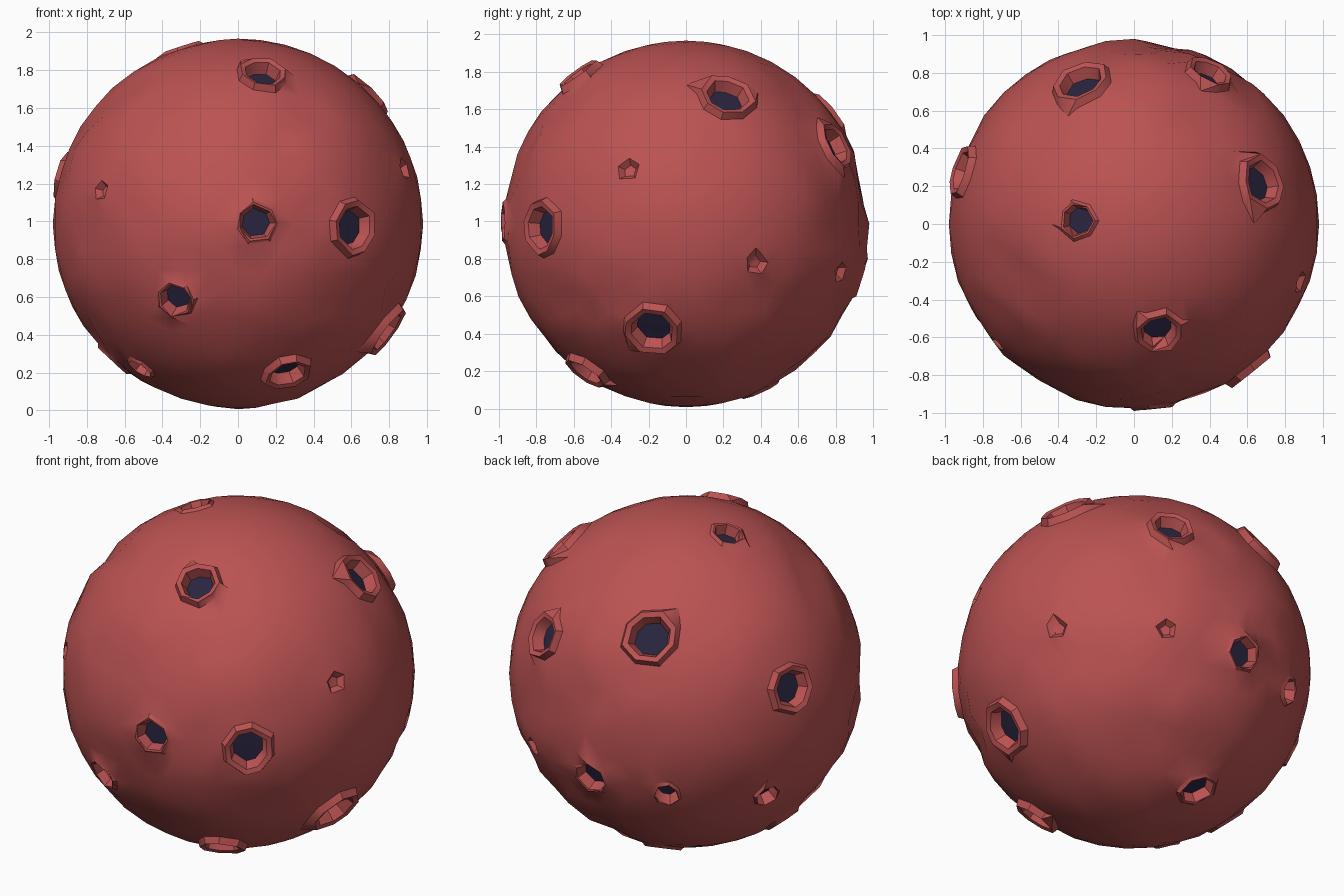
import bpy, bmesh, math, random
from mathutils import Vector, noise

if "Cube" in bpy.data.objects:
    bpy.data.objects.remove(bpy.data.objects["Cube"])

random.seed(4)
BASE = 0.98
CENTRE = Vector((0, 0, 0.987))

# craters: direction x, y, z, outer radius, kind (0 dent, 1 low rim, 2 raised rim)
craters = [
    (.61, -.77, -.02, .165, 2), (.13, -.57, .79, .145, 2), (.26, -.53, -.79, .145, 2),
    (.78, -.18, -.57, .18, 2), (.68, .22, .68, .17, 2), (.40, .80, .42, .15, 2),
    (-.28, .75, .57, .18, 2), (-.91, .28, .25, .16, 2),
    (.10, -.97, .01, .125, 1), (-.33, -.83, -.40, .12, 1), (-.01, .94, -.29, .125, 1),
    (-.13, .40, -.89, .13, 1), (-.30, .02, .94, .115, 1), (-.67, .01, -.72, .13, 1),
    (-.52, -.33, -.77, .09, 1), (-.44, .82, -.32, .09, 1), (-.82, .38, -.39, .09, 1),
    (-.73, -.64, .18, .055, 0), (.88, -.31, .29, .065, 0), (.88, .38, -.21, .065, 0),
    (.46, .83, -.26, .06, 0),
]
# rings per kind: (fraction of radius, distance from the centre)
PROFILES = {
    2: [(1.0, .975), (.86, 1.012), (.68, 1.0), (.58, .935)],
    1: [(1.0, .975), (.84, .99), (.74, .985), (.64, .925)],
    0: [(1.0, .98), (.55, .945)],
}
SIDES = {2: 8, 1: 7, 0: 5}


def ground(p):
    """Wrinkled surface: mostly smooth, with sharp stretched grooves."""
    q = Vector((p.x * 1.7 + 3, p.y * 4.2 - p.x * .8, p.z * 4.2))
    groove = max(0, 1 - abs(noise.noise(q)) * 4.5)
    mask = max(0, min(1, .5 + 1.6 * noise.noise(p * 1.6 + Vector((7, 2, 5)))))
    return BASE - .035 * groove * mask


bm = bmesh.new()
bmesh.ops.create_icosphere(bm, subdivisions=4, radius=1)

# clear the sphere points where craters go
dirs = [Vector(c[:3]).normalized() for c in craters]
gone = [v for v in bm.verts
        if any((v.co.normalized() - d).length < c[3] * 1.22 for d, c in zip(dirs, craters))]
bmesh.ops.delete(bm, geom=gone, context='VERTS')
bmesh.ops.delete(bm, geom=list(bm.edges), context='EDGES_FACES')
pts = [(p, ground(p), False) for p in (v.co.normalized() for v in bm.verts)]
bm.free()

# crater rings laid on the unit sphere
for d, (_, _, _, r, kind) in zip(dirs, craters):
    a = d.orthogonal().normalized()
    b = d.cross(a)
    n = SIDES[kind]
    spin = random.random() * 6.28
    jit = [(random.uniform(-.12, .12), random.uniform(.94, 1.06)) for _ in range(n)]
    prof = PROFILES[kind]
    for k, (f, h) in enumerate(prof):
        for i, (da, s) in enumerate(jit):
            t = spin + math.tau * i / n + da
            p = (d + (a * math.cos(t) + b * math.sin(t)) * r * f * s).normalized()
            pts.append((p, h, k == len(prof) - 1 and kind > 0))
    pts.append((d, prof[-1][1] - .003, kind > 0))

# the hull joins all points into one skin, then each is moved to its height
bm = bmesh.new()
info = {}
for p, h, floor in pts:
    info[bm.verts.new(p)] = (h, floor)
bmesh.ops.convex_hull(bm, input=list(bm.verts))
bmesh.ops.triangulate(bm, faces=list(bm.faces))
bmesh.ops.recalc_face_normals(bm, faces=list(bm.faces))
for f in bm.faces:
    f.smooth = True
    f.material_index = int(all(info[v][1] for v in f.verts))
for v in bm.verts:
    v.co = v.co.normalized() * info[v][0] + CENTRE

mesh = bpy.data.meshes.new("planet")
bm.to_mesh(mesh)
bm.free()
planet = bpy.data.objects.new("cratered_planet", mesh)
bpy.context.collection.objects.link(planet)

for name, col in (("red_rock", (.5, .085, .085, 1)), ("crater_floor", (.022, .018, .05, 1))):
    m = bpy.data.materials.new(name)
    m.diffuse_color = col
    m.use_nodes = True
    m.node_tree.nodes["Principled BSDF"].inputs["Base Color"].default_value = m.diffuse_color
    mesh.materials.append(m)

bpy.context.view_layer.objects.active = planet
planet.select_set(True)
bpy.ops.object.shade_smooth_by_angle(angle=math.radians(38))
